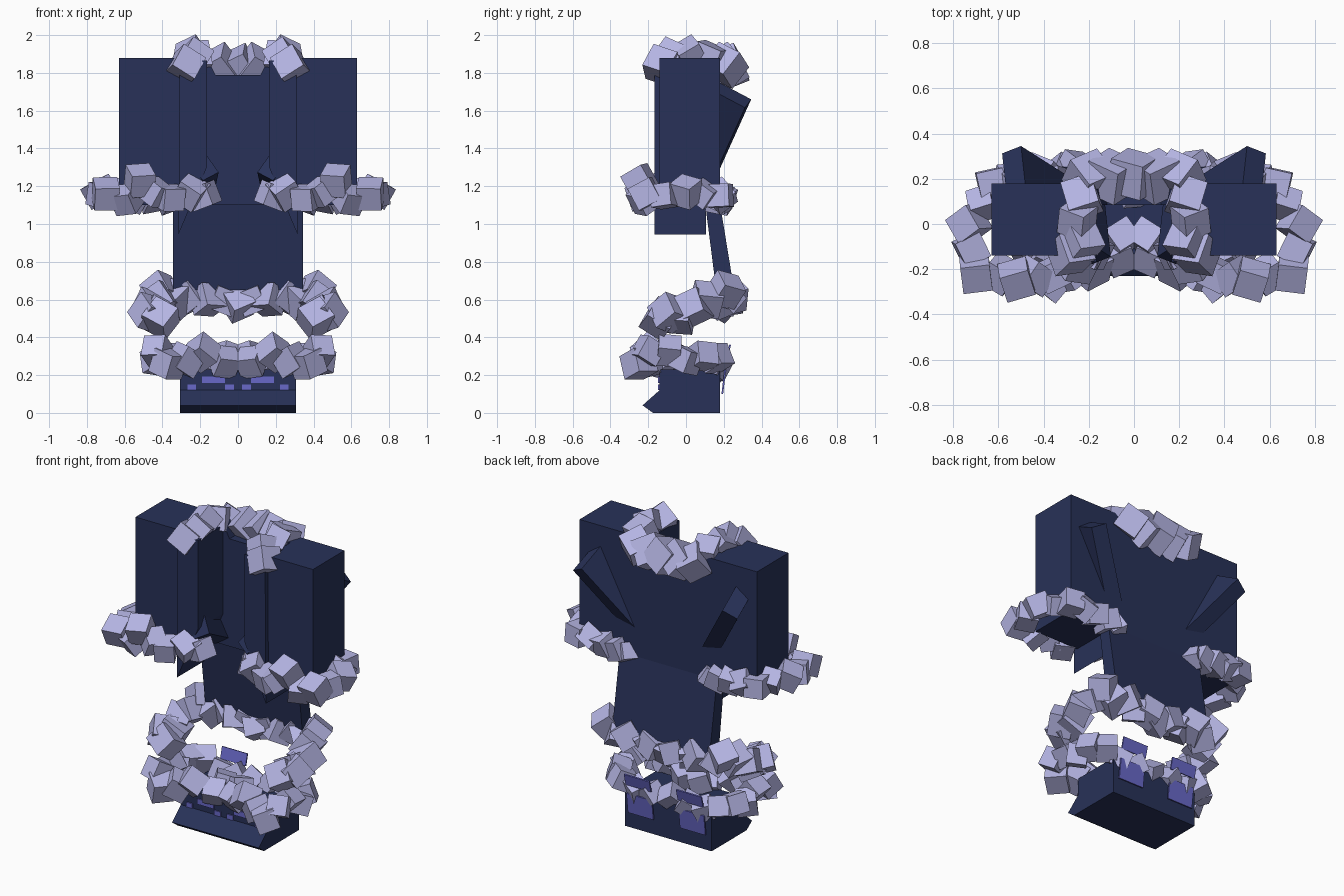
import bpy, bmesh, random
from mathutils import Vector, Matrix, Euler

random.seed(4)


def material(name, rgb):
    m = bpy.data.materials.new(name)
    m.diffuse_color = (*rgb, 1)
    return m


NAVY = material("navy cloth", (0.021, 0.031, 0.098))
FUR = material("lilac fur", (0.46, 0.46, 0.77))
PURPLE = material("purple strap", (0.14, 0.14, 0.58))


def finish(name, bm, mat):
    bmesh.ops.recalc_face_normals(bm, faces=bm.faces)
    me = bpy.data.meshes.new(name)
    bm.to_mesh(me)
    bm.free()
    me.materials.append(mat)
    ob = bpy.data.objects.new(name, me)
    bpy.context.collection.objects.link(ob)
    return ob


def box(name, lo, hi, mat=NAVY):
    bm = bmesh.new()
    lo, hi = Vector(lo), Vector(hi)
    bmesh.ops.create_cube(bm, size=1, matrix=Matrix.Translation((lo + hi) / 2)
                          @ Matrix.Diagonal((*(hi - lo), 1)))
    return finish(name, bm, mat)


def prism(name, base, offset, mat=NAVY):
    """Sweep a flat polygon along an offset vector."""
    bm = bmesh.new()
    f = bm.faces.new([bm.verts.new(p) for p in base])
    ext = bmesh.ops.extrude_face_region(bm, geom=[f], use_keep_orig=True)
    verts = [g for g in ext["geom"] if isinstance(g, bmesh.types.BMVert)]
    bmesh.ops.translate(bm, verts=verts, vec=offset)
    return finish(name, bm, mat)


def plate(name, centre, size, tilt, mat=PURPLE):
    bm = bmesh.new()
    bmesh.ops.create_cube(bm, size=1, matrix=Matrix.Translation(centre)
                          @ Euler((tilt, 0, 0)).to_matrix().to_4x4()
                          @ Matrix.Diagonal((*size, 1)))
    return finish(name, bm, mat)


def fur_trim(name, path):
    """Tumbled cubes along a path of (x, y, z, size), mirrored across x."""
    bm = bmesh.new()
    for x, y, z, s in path:
        rot = Euler([random.uniform(-0.7, 0.7) for _ in range(3)])
        m = Matrix.Translation((x, y, z)) @ rot.to_matrix().to_4x4() @ Matrix.Scale(s, 4)
        bmesh.ops.create_cube(bm, size=1, matrix=m)
        if x > 0:
            bmesh.ops.create_cube(bm, size=1, matrix=Matrix.Scale(-1, 4, (1, 0, 0)) @ m)
    return finish(name, bm, FUR)


# Coat body, with a back panel that dips at the neck
prism("coat_back", [(-0.32, 0.085, 1.10), (0.32, 0.085, 1.10), (0.32, 0.085, 1.88),
                    (0.165, 0.085, 1.88), (0.12, 0.085, 1.79), (-0.12, 0.085, 1.79),
                    (-0.165, 0.085, 1.88), (-0.32, 0.085, 1.88)], (0, 0.095, 0))
prism("coat_tail", [(-0.345, 0.10, 1.12), (-0.345, 0.178, 1.12),
                    (-0.345, 0.255, 0.65), (-0.345, 0.16, 0.65)], (0.69, 0, 0))

for side, s in (("left", -1), ("right", 1)):
    box(side + "_sleeve", (min(s * 0.31, s * 0.63), -0.14, 1.10),
        (max(s * 0.31, s * 0.63), 0.18, 1.88))
    # Front flap with a pointed lower corner
    prism(side + "_front_flap", [(s * 0.165, -0.168, 1.865), (s * 0.165, -0.168, 1.30),
                                 (s * 0.315, -0.168, 0.945), (s * 0.31, -0.168, 1.865)],
          (0, 0.275, 0))
    # Slanted bar running through the coat
    c = Vector((0.5, 0.345, 1.66))
    along = Vector((0.56, 0.356, 0.79)).normalized()
    e = Vector((0.87, -0.34, -0.46)).normalized()
    v = along.cross(e).normalized()
    ends = [c, c + e * 0.10, c + e * 0.10 - v * 0.29, c - v * 0.29]
    prism(side + "_bar", [(s * p.x, p.y, p.z) for p in ends],
          (-s * along.x * 0.68, -along.y * 0.68, -along.z * 0.68))
    # Straps on the base
    plate(side + "_lower_strap", (s * 0.185, 0.200, 0.165), (0.18, 0.009, 0.13), -0.12)
    plate(side + "_upper_strap", (s * 0.185, 0.225, 0.325), (0.18, 0.009, 0.075), -0.25)
    for i, x in enumerate((0.045, 0.245)):
        plate(f"{side}_front_tab_{i}", (s * x, -0.143, 0.135), (0.045, 0.008, 0.03), 0)
    plate(side + "_front_strap", (s * 0.13, -0.143, 0.175), (0.12, 0.008, 0.035), 0)

# Base block with a pointed front lip
profile = [(-0.175, 0), (0.18, 0), (0.18, 0.23), (-0.14, 0.23), (-0.14, 0.12), (-0.23, 0.04)]
prism("base_block", [(-0.308, y, z) for y, z in profile], (0.616, 0, 0))

# Fur trims
fur_trim("collar_fur", [
    (0.28, -0.13, 1.84, 0.14), (0.235, -0.08, 1.88, 0.135), (0.25, 0.02, 1.90, 0.125),
    (0.23, 0.12, 1.88, 0.14), (0.20, 0.21, 1.84, 0.15), (0.10, 0.21, 1.83, 0.16),
    (0, 0.22, 1.83, 0.16)])
fur_trim("sleeve_fur", [
    (0.18, -0.12, 1.15, 0.12), (0.25, -0.17, 1.17, 0.13), (0.36, -0.22, 1.14, 0.12),
    (0.44, -0.23, 1.17, 0.12), (0.52, -0.245, 1.23, 0.13), (0.59, -0.22, 1.13, 0.12),
    (0.70, -0.215, 1.16, 0.13), (0.72, -0.11, 1.15, 0.12), (0.73, 0.00, 1.17, 0.125),
    (0.67, 0.09, 1.16, 0.11), (0.63, 0.18, 1.15, 0.12), (0.54, 0.185, 1.15, 0.12),
    (0.45, 0.185, 1.14, 0.12), (0.36, 0.18, 1.13, 0.12), (0.29, 0.175, 1.12, 0.10)])
fur_trim("tail_fur", [
    (0, 0.20, 0.58, 0.13), (0.08, 0.22, 0.60, 0.13), (0.16, 0.19, 0.60, 0.13),
    (0.25, 0.23, 0.62, 0.14), (0.33, 0.20, 0.60, 0.14), (0.41, 0.21, 0.65, 0.135),
    (0.42, 0.11, 0.60, 0.14), (0.46, 0.04, 0.56, 0.14), (0.43, -0.04, 0.52, 0.15),
    (0.47, -0.09, 0.53, 0.14), (0.41, -0.14, 0.50, 0.14)])
fur_trim("base_fur", [
    (0.055, -0.06, 0.30, 0.12), (0.07, -0.14, 0.27, 0.12), (0.19, -0.19, 0.32, 0.13),
    (0.28, -0.21, 0.28, 0.13), (0.37, -0.25, 0.26, 0.13), (0.43, -0.20, 0.33, 0.12),
    (0.42, -0.09, 0.33, 0.12), (0.43, 0.00, 0.28, 0.12), (0.41, 0.09, 0.30, 0.12),
    (0.34, 0.16, 0.29, 0.12), (0.24, 0.16, 0.25, 0.11), (0.13, 0.16, 0.25, 0.11),
    (0, 0.15, 0.26, 0.11)])
